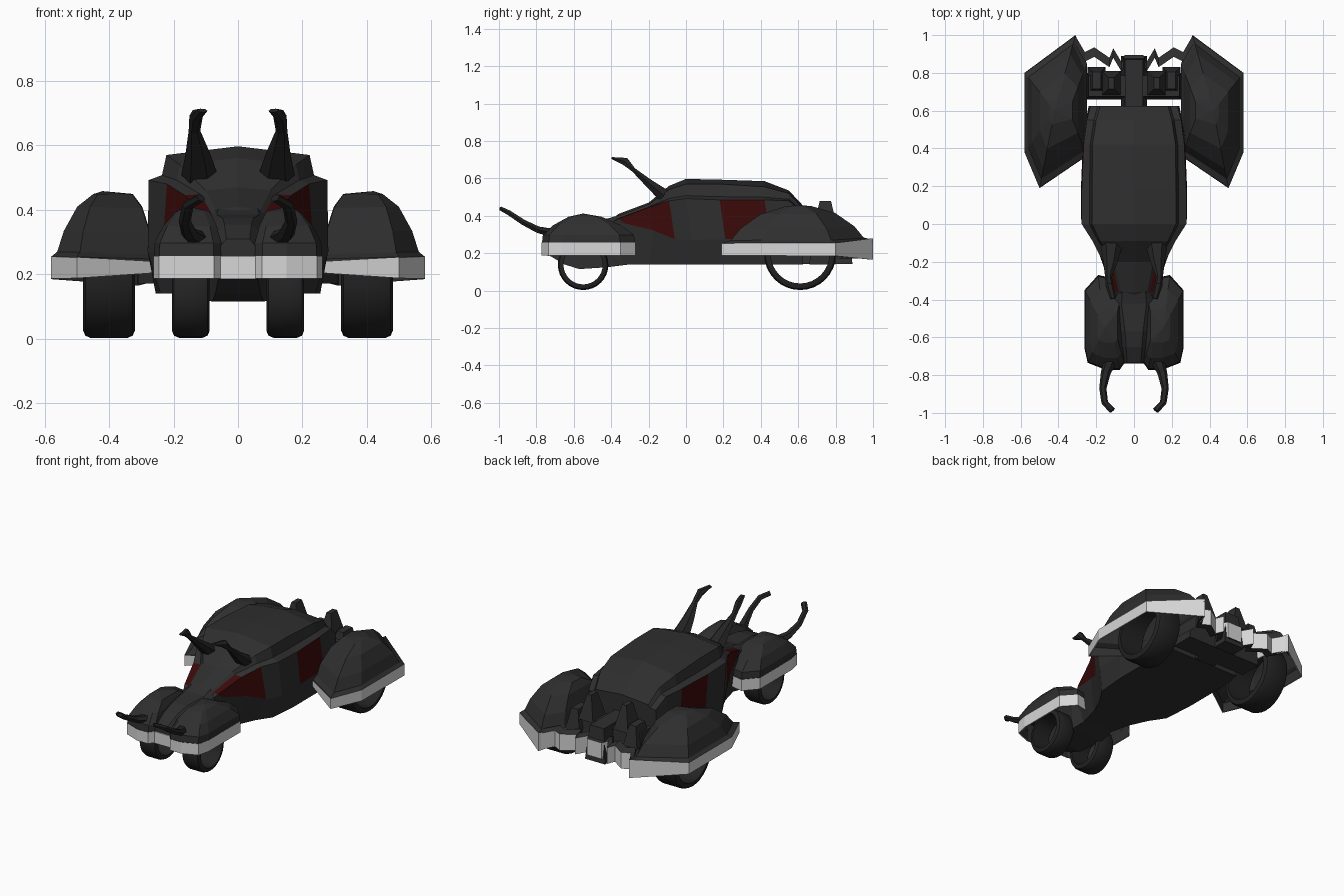
import bpy, bmesh, math
from mathutils import Vector

if "Cube" in bpy.data.objects:
    bpy.data.objects.remove(bpy.data.objects["Cube"])


def material(name, *rgb):
    m = bpy.data.materials.new(name)
    m.diffuse_color = (*rgb, 1)
    m.use_nodes = True
    m.node_tree.nodes["Principled BSDF"].inputs["Base Color"].default_value = m.diffuse_color
    return m


BLACK = material("black paint", .028, .028, .028)
DARK = material("dark rubber and horn", .017, .017, .017)
SILVER = material("silver trim", .68, .68, .68)
RED = material("red glass", .045, .003, .003)


def make(name, bm, mats, mirror=False, shell=0):
    bmesh.ops.recalc_face_normals(bm, faces=bm.faces[:])
    me = bpy.data.meshes.new(name)
    bm.to_mesh(me)
    bm.free()
    for m in mats:
        me.materials.append(m)
    ob = bpy.data.objects.new(name, me)
    bpy.context.collection.objects.link(ob)
    if shell:
        s = ob.modifiers.new("shell", "SOLIDIFY")
        s.thickness = shell
        s.offset = -1
        s.material_offset = 1
    if mirror:
        ob.modifiers.new("mirror", "MIRROR")
    return ob


def loft(rings, caps=(True, True), rule=lambda i, j: 0, closed=True):
    """Skin rings of points; rule picks the material of span i, edge j."""
    bm = bmesh.new()
    vs = [[bm.verts.new(p) for p in r] for r in rings]
    n = len(vs[0])
    for i in range(len(vs) - 1):
        for j in range(n if closed else n - 1):
            k = (j + 1) % n
            f = bm.faces.new((vs[i][j], vs[i][k], vs[i + 1][k], vs[i + 1][j]))
            f.material_index = rule(i, j)
    for on, r, i in ((caps[0], vs[0], 0), (caps[1], vs[-1], len(vs) - 2)):
        if on:
            bm.faces.new(r).material_index = rule(i, 99)
    return bm


# Cabin: y, floor z, floor x, belt x z, window top x z, roof edge x z, ridge z
cabin = [
    (-.42, .14, .08, .09, .33, .085, .35, .06, .36, .365),
    (-.36, .14, .09, .125, .36, .115, .385, .07, .40, .41),
    (-.20, .14, .13, .18, .32, .165, .445, .10, .46, .47),
    (-.09, .14, .18, .235, .275, .22, .48, .18, .54, .56),
    (0, .14, .24, .28, .27, .277, .492, .222, .57, .597),
    (.18, .14, .255, .28, .275, .277, .485, .222, .57, .593),
    (.42, .14, .255, .27, .275, .267, .485, .22, .555, .585),
    (.55, .14, .25, .255, .275, .25, .48, .20, .52, .535),
    (.625, .14, .235, .24, .275, .23, .42, .18, .44, .455)]
rings = []
for y, za, xa, xb, zb, xc, zc, xd, zd, ze in cabin:
    half = [(xa, y, za), (xb, y + (.03 if y < .5 else 0), zb), (xc, y, zc),
            (xd + .25 * (xc - xd), y, zc + .2 * (zd - zc)), (xd, y, zd)]
    rings.append(half + [(0, y, ze)] + [(-x, b, z) for x, b, z in reversed(half)])


def cabin_rule(i, j):
    if j in (1, 8) and i in (1, 2, 5):
        return 1
    return 2 if j in (2, 7) and i == 1 else 0


bm = loft(rings, rule=cabin_rule)
eyes = [f for f in bm.faces if f.material_index == 2]
bmesh.ops.inset_individual(bm, faces=eyes, thickness=.008)
for f in bm.faces:
    if f.material_index == 2:
        f.material_index = 1 if f in eyes else 0
make("cabin", bm, [BLACK, RED])

# Nose and chin between the front fenders: y, half width, top z, bottom z
nose = [(-.735, .06, .31, .19), (-.65, .07, .355, .14), (-.57, .08, .375, .115),
        (-.42, .11, .385, .125), (-.30, .095, .42, .14)]
make("nose", loft([[(w, y, b), (w, y, t - .03), (w * .6, y, t), (-w * .6, y, t),
                    (-w, y, t - .03), (-w, y, b)] for y, w, t, b in nose]), [BLACK])


def plain_box(name, x0, x1, y0, y1, z0, z1, mat, taper=0, mirror=False):
    lo = [(x0, y0, z0), (x1, y0, z0), (x1, y1, z0), (x0, y1, z0)]
    hi = [(x0 + taper, y0 + taper, z1), (x1 - taper, y0 + taper, z1),
          (x1 - taper, y1 - taper, z1), (x0 + taper, y1 - taper, z1)]
    return make(name, loft([lo, hi]), [mat], mirror)


plain_box("nose_trim", -.055, .055, -.741, -.733, .185, .257, SILVER)


# Fenders: a trim band around the outline with a faceted dome on top
def fender(name, outline, centre, dome, peak, inner_x):
    cx, cy = centre
    rings = [[(x, y, a) for x, y, a, b in outline], [(x, y, b) for x, y, a, b in outline]]
    for t, z in dome:  # the inner wall rises more steeply than the outer
        rings.append([(x + (cx - x) * t * (.55 if x < inner_x else 1), y + (cy - y) * t,
                       z + (b - dome[0][1]) * (1 - t) * .5) for x, y, a, b in outline])
    bm = loft(rings, (False, False), lambda i, j: 0 if i == 0 else 1)
    n = len(outline)
    last = bm.verts[:][-n:]
    top = bm.verts.new((cx, cy, peak))
    for j in range(n):
        bm.faces.new((last[j], last[(j + 1) % n], top)).material_index = 1
    make(name, bm, [SILVER, BLACK], True, .008)


fender("rear_fender",
       [(.25, .85, .18, .26), (.25, .36, .205, .238), (.50, .19, .188, .252),
        (.58, .38, .187, .255), (.58, .80, .185, .255), (.31, 1.0, .165, .28)],
       (.42, .60), [(.01, .256), (.12, .27), (.25, .335), (.51, .41), (.82, .449)], .458, .3)
fender("front_fender",
       [(x, y, .187, .257) for x, y in
        [(.05, -.735), (.075, -.772), (.15, -.772), (.245, -.735), (.262, -.66),
         (.262, -.35), (.19, -.27), (.05, -.30)]],
       (.155, -.55), [(.01, .258), (.03, .298), (.28, .35), (.65, .395)], .412, .1)


# Horns: path points with a half width and half thickness
def horn(name, path):
    pts = [Vector(p[:3]) for p in path]
    rings = []
    for i, p in enumerate(pts):
        t = (pts[min(i + 1, len(pts) - 1)] - pts[max(i - 1, 0)]).normalized()
        up = t.cross(Vector((1, 0, 0))).normalized()
        side = up.cross(t)
        w, h = path[i][3:]
        rings.append([p + side * w * math.cos(a) + up * h * math.sin(a)
                      for a in (k * math.pi / 3 for k in range(6))])
    make(name, loft(rings), [DARK], True)


horn("roof_horn", [(.12, -.12, .51, .056, .04), (.125, -.20, .575, .038, .025),
                   (.135, -.28, .645, .018, .013), (.13, -.325, .69, .021, .024),
                   (.11, -.395, .708, .016, .006)])
horn("front_horn", [(.125, -.72, .31, .035, .025), (.15, -.79, .325, .026, .02),
                    (.165, -.87, .365, .019, .017), (.155, -.945, .415, .018, .015),
                    (.115, -.988, .437, .018, .012)])


# Wheels: open tyre rings
def wheel(name, x0, x1, y, r, inner):
    e = .022
    prof = [(x0, inner), (x0, r - e), (x0 + .3 * e, r - .3 * e), (x0 + e, r),
            (x1 - e, r), (x1 - .3 * e, r - .3 * e), (x1, r - e), (x1, inner)]
    rings = [[(x, y + q * math.cos(a), r + .003 + q * math.sin(a)) for x, q in prof]
             for a in (k * math.tau / 32 for k in range(33))]
    bm = loft(rings, (False, False))
    bmesh.ops.remove_doubles(bm, verts=bm.verts[:], dist=1e-5)
    ob = make(name, bm, [DARK], True)
    bpy.context.view_layer.objects.active = ob
    ob.select_set(True)
    bpy.ops.object.shade_smooth_by_angle(angle=math.radians(30))
    ob.select_set(False)


wheel("rear_wheel", .32, .48, .61, .192, .157)
wheel("front_wheel", .088, .205, -.55, .135, .105)

# Rear deck, spine and twin peaks
plain_box("rear_deck", -.255, .255, .66, .80, .14, .34, BLACK, .015)
plain_box("rear_spine", -.068, .068, .58, .89, .142, .35, BLACK, .02)
plain_box("rear_peak", .07, .17, .68, .81, .33, .48, BLACK, .035, True)
plain_box("rear_shoulder", .15, .245, .69, .83, .26, .385, BLACK, .025, True)

# Zigzag rear bumper
zig = [(0, .895), (.05, .895), (.065, .855), (.11, .93), (.13, .88), (.21, .935),
       (.26, .91), (.31, .995)]
bm = loft([[(x, y, .172) for x, y in zig], [(x, y, .272) for x, y in zig],
           [(x, y - .05, .285) for x, y in zig], [(x, y - .05, .172) for x, y in zig],
           [(x, y, .172) for x, y in zig]], (False, False),
          lambda i, j: 0 if i == 0 else 1, closed=False)
bmesh.ops.remove_doubles(bm, verts=bm.verts[:], dist=1e-5)
make("rear_bumper", bm, [SILVER, BLACK], True)
